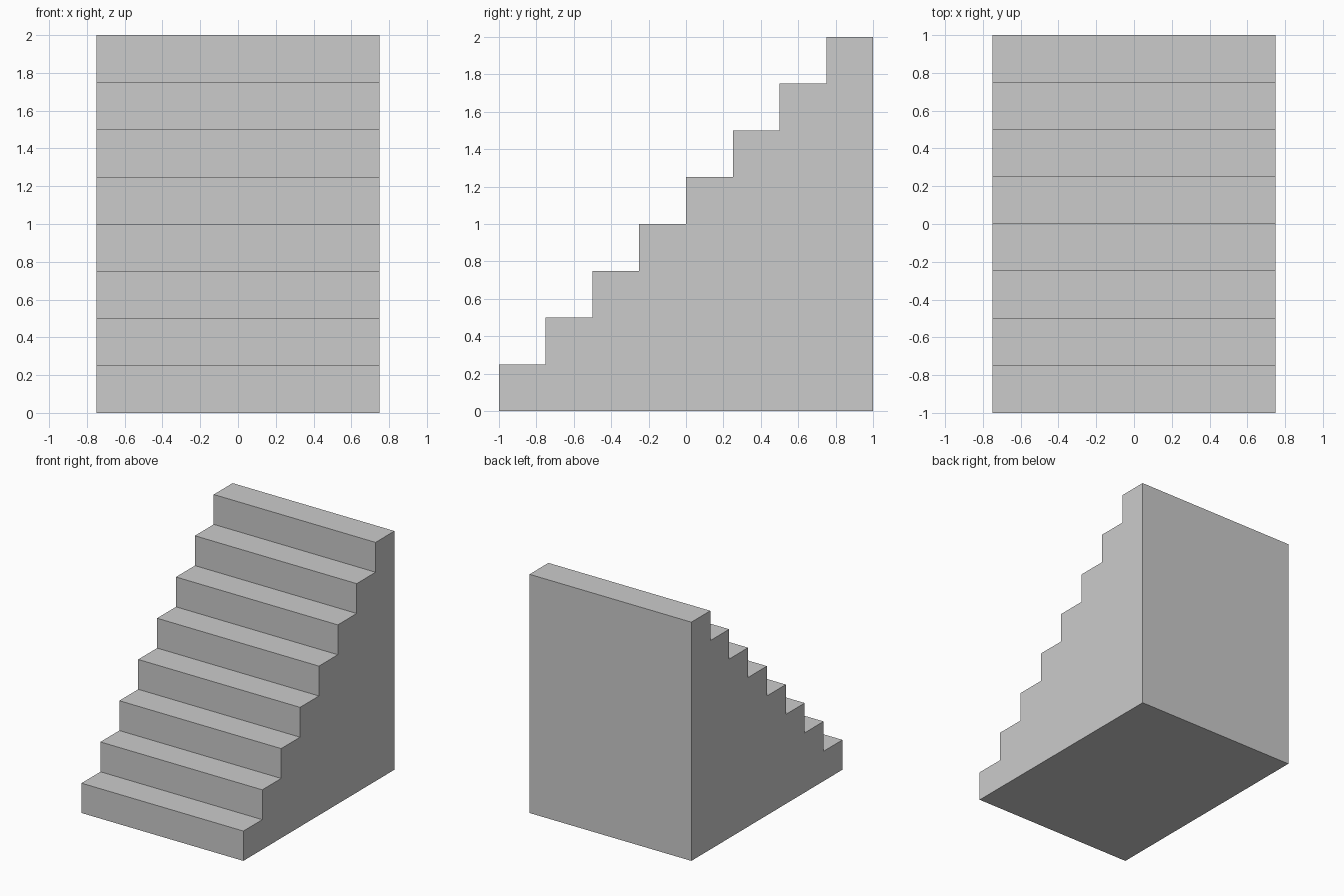
import bpy
import bmesh

if "Cube" in bpy.data.objects:
    bpy.data.objects.remove(bpy.data.objects["Cube"])

STEPS = 8
WIDTH = 1.5
TREAD = 0.25
RISE = 0.25

# Stepped side profile in the y-z plane
profile = [(-1.0, 0.0)]
for i in range(STEPS):
    y, z = -1.0 + i * TREAD, (i + 1) * RISE
    profile += [(y, z), (y + TREAD, z)]
profile.append((1.0, 0.0))

# Solid staircase: profile extruded across the width
bm = bmesh.new()
side = bm.faces.new([bm.verts.new((-WIDTH / 2, y, z)) for y, z in profile])
result = bmesh.ops.extrude_face_region(bm, geom=[side], use_keep_orig=True)
moved = [v for v in result["geom"] if isinstance(v, bmesh.types.BMVert)]
bmesh.ops.translate(bm, verts=moved, vec=(WIDTH, 0, 0))
bmesh.ops.recalc_face_normals(bm, faces=bm.faces)

mesh = bpy.data.meshes.new("staircase")
bm.to_mesh(mesh)
bm.free()
staircase = bpy.data.objects.new("staircase", mesh)
bpy.context.collection.objects.link(staircase)
